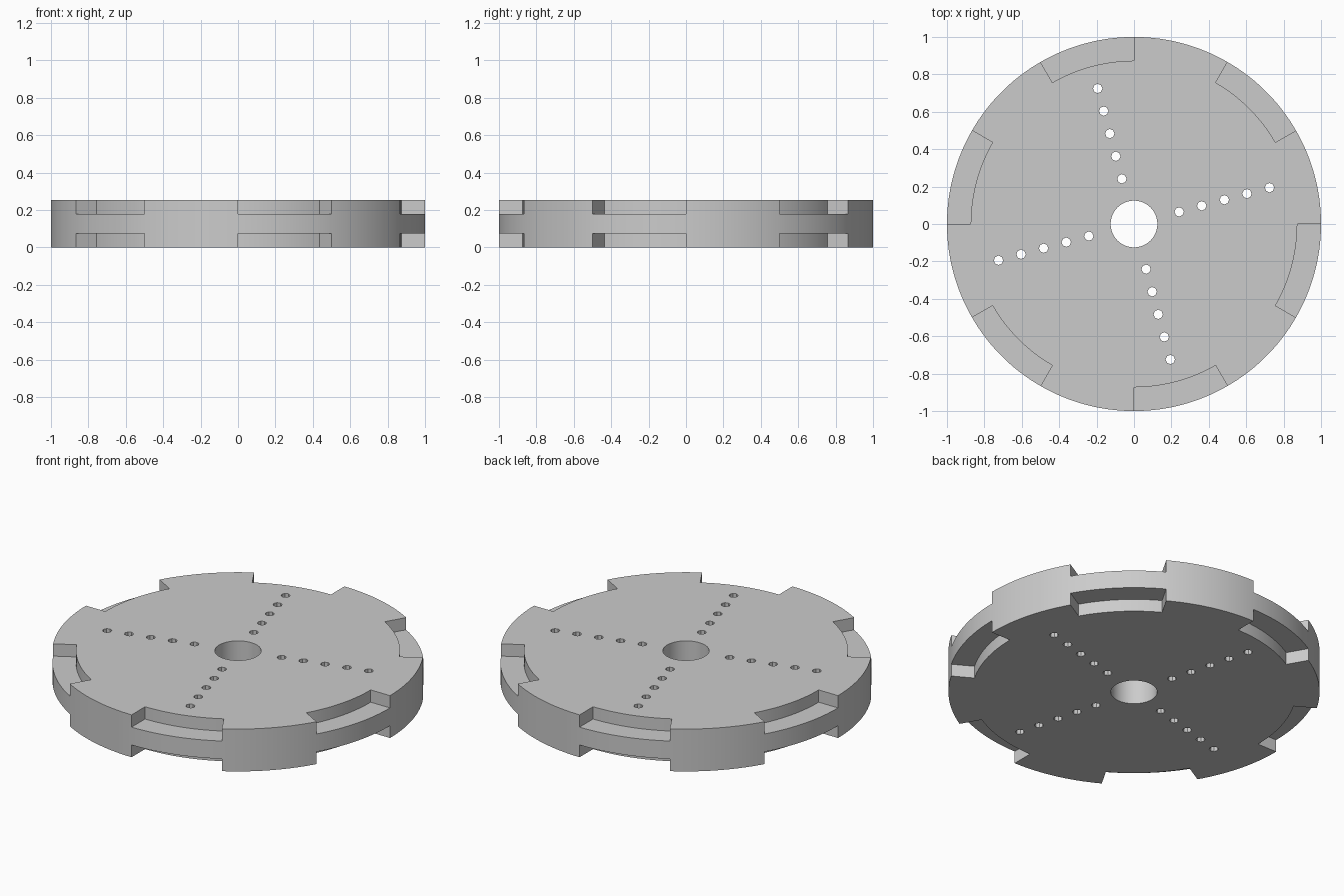
import bpy, bmesh
from math import sin, cos, radians

cube = bpy.data.objects.get("Cube")
if cube:
    bpy.data.objects.remove(cube, do_unlink=True)

HEIGHT = 0.252
NOTCH_DEPTH = 0.073
NOTCH_RADIUS = 0.873
STEP = 2  # degrees between rim points

grey = bpy.data.materials.new("mid grey")
grey.use_nodes = True
grey.diffuse_color = (0.6, 0.6, 0.6, 1)
grey.node_tree.nodes["Principled BSDF"].inputs["Base Color"].default_value = (0.6, 0.6, 0.6, 1)


def polar(r, deg):
    return (r * cos(radians(deg)), r * sin(radians(deg)))


def circle(r, sides, cx=0.0, cy=0.0):
    ring = [polar(r, 360 * i / sides) for i in range(sides)]
    return [(x + cx, y + cy) for x, y in ring]


def add_quad(bm, points):
    bm.faces.new([bm.verts.new(p) for p in points])


def wall(bm, outline, z0, z1):
    """Upright band that follows a closed outline."""
    for (ax, ay), (bx, by) in zip(outline, outline[1:] + outline[:1]):
        add_quad(bm, [(ax, ay, z0), (bx, by, z0), (bx, by, z1), (ax, ay, z1)])


# Outline of the toothed faces: a tooth, then a notch, six times round
toothed = []
for k in range(6):
    start = 60 * k
    toothed += [polar(1, a) for a in range(start, start + 31, STEP)]
    toothed += [polar(NOTCH_RADIUS, a) for a in range(start + 30, start + 61, STEP)]

# Rim: toothed bands above and below a full middle band
bm = bmesh.new()
low, high = NOTCH_DEPTH, HEIGHT - NOTCH_DEPTH
wall(bm, toothed, 0, low)
wall(bm, circle(1, 360 // STEP), low, high)
wall(bm, toothed, high, HEIGHT)

# Notch ledges
for k in range(6):
    for a in range(60 * k + 30, 60 * k + 60, STEP):
        corners = [polar(NOTCH_RADIUS, a), polar(1, a),
                   polar(1, a + STEP), polar(NOTCH_RADIUS, a + STEP)]
        for z in (low, high):
            add_quad(bm, [(x, y, z) for x, y in corners])

# Central bore and four rows of small holes
wall(bm, circle(0.125, 48), 0, HEIGHT)
for row in range(4):
    for n in range(2, 7):
        x, y = polar(0.125 * n, 15 + 90 * row)
        wall(bm, circle(0.025, 8, x, y), 0, HEIGHT)
bmesh.ops.remove_doubles(bm, verts=bm.verts[:], dist=0.0001)

# Flat top and bottom, filled around the holes
for z in (0, HEIGHT):
    border = [e for e in bm.edges
              if e.is_boundary and all(abs(v.co.z - z) < 0.001 for v in e.verts)]
    bmesh.ops.triangle_fill(bm, edges=border, use_beauty=True, normal=(0, 0, 1))
bmesh.ops.recalc_face_normals(bm, faces=bm.faces[:])

mesh = bpy.data.meshes.new("notched_disc")
bm.to_mesh(mesh)
bm.free()
mesh.materials.append(grey)
disc = bpy.data.objects.new("notched_disc", mesh)
bpy.context.collection.objects.link(disc)

bpy.ops.object.select_all(action='DESELECT')
disc.select_set(True)
bpy.context.view_layer.objects.active = disc
bpy.ops.object.shade_smooth_by_angle(angle=radians(30))
